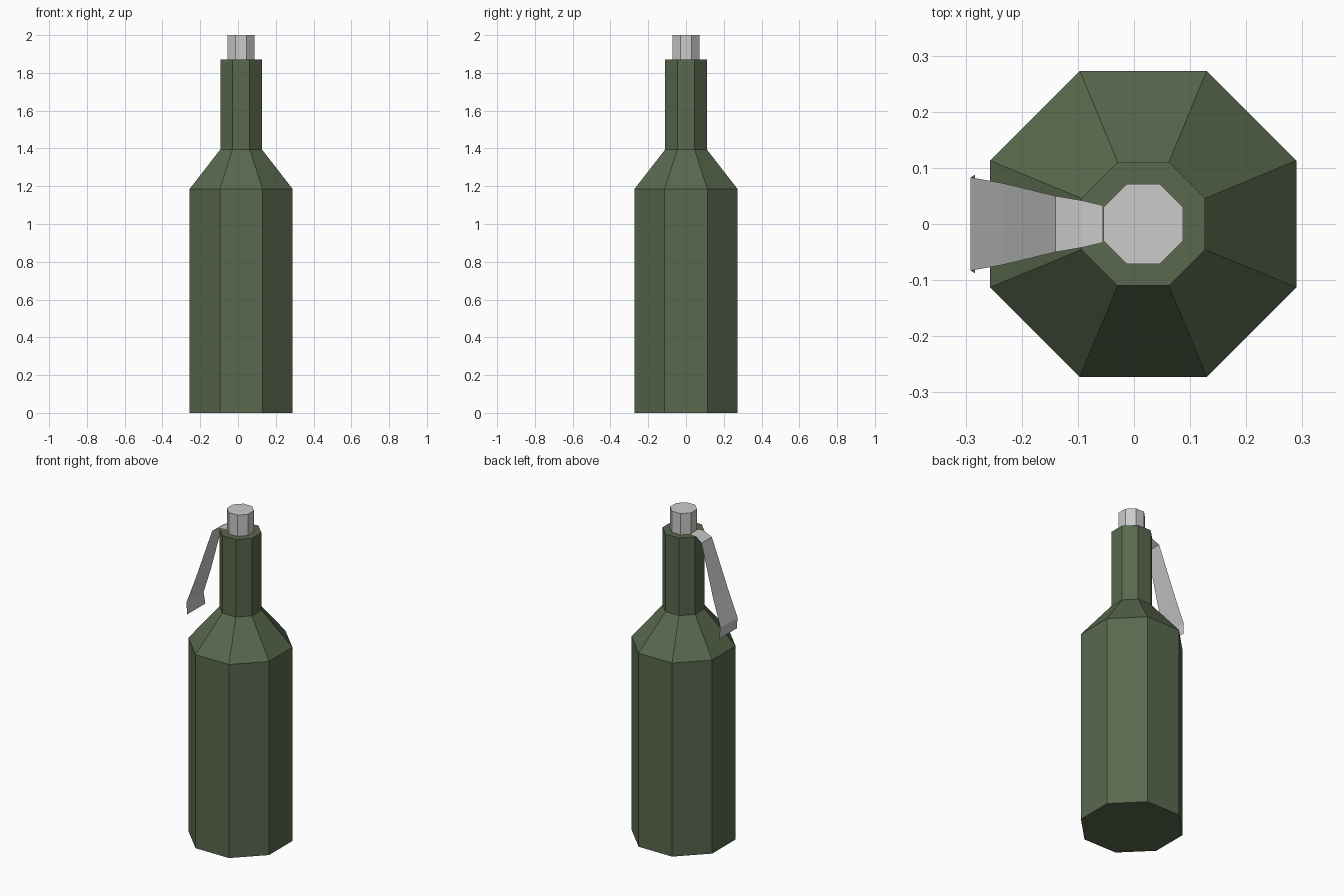
import bpy, bmesh, math

if "Cube" in bpy.data.objects:
    bpy.data.objects.remove(bpy.data.objects["Cube"])

CX = 0.0165  # axis of the turned parts
SIDES = 8


def make_object(name, bm, mat=None):
    me = bpy.data.meshes.new(name)
    bm.to_mesh(me)
    bm.free()
    ob = bpy.data.objects.new(name, me)
    bpy.context.collection.objects.link(ob)
    if mat:
        me.materials.append(mat)
    return ob


def turned(name, profile, mat=None):
    """Closed octagonal solid from (half width across flats, z) pairs."""
    bm = bmesh.new()
    rings = []
    for half, z in profile:
        r = half / math.cos(math.pi / SIDES)
        rings.append([bm.verts.new((CX + r * math.cos((i + 0.5) * math.tau / SIDES),
                                    r * math.sin((i + 0.5) * math.tau / SIDES), z))
                      for i in range(SIDES)])
    for lo, hi in zip(rings, rings[1:]):
        for i in range(SIDES):
            j = (i + 1) % SIDES
            bm.faces.new((lo[i], lo[j], hi[j], hi[i]))
    bm.faces.new(rings[0][::-1])
    bm.faces.new(rings[-1])
    return make_object(name, bm, mat)


green = bpy.data.materials.new("olive_green")
green.diffuse_color = (0.10, 0.14, 0.075, 1)
green.use_nodes = True
green.node_tree.nodes["Principled BSDF"].inputs["Base Color"].default_value = green.diffuse_color

# Bottle shaped body and its cap
turned("body", [(0.273, 0), (0.273, 1.185), (0.11, 1.395), (0.11, 1.87)], green)
turned("cap", [(0.071, 1.868), (0.071, 2.0)])

# Thin sheet lever: (x, z, half width) along its length
path = [(-0.055, 1.873, 0.033), (-0.093, 1.873, 0.042), (-0.14, 1.845, 0.05),
        (-0.235, 1.54, 0.073), (-0.291, 1.38, 0.083), (-0.283, 1.31, 0.088)]
bm = bmesh.new()
pairs = [(bm.verts.new((x, -w, z)), bm.verts.new((x, w, z))) for x, z, w in path]
for (a, b), (c, d) in zip(pairs, pairs[1:]):
    bm.faces.new((a, b, d, c))
make_object("lever", bm)
